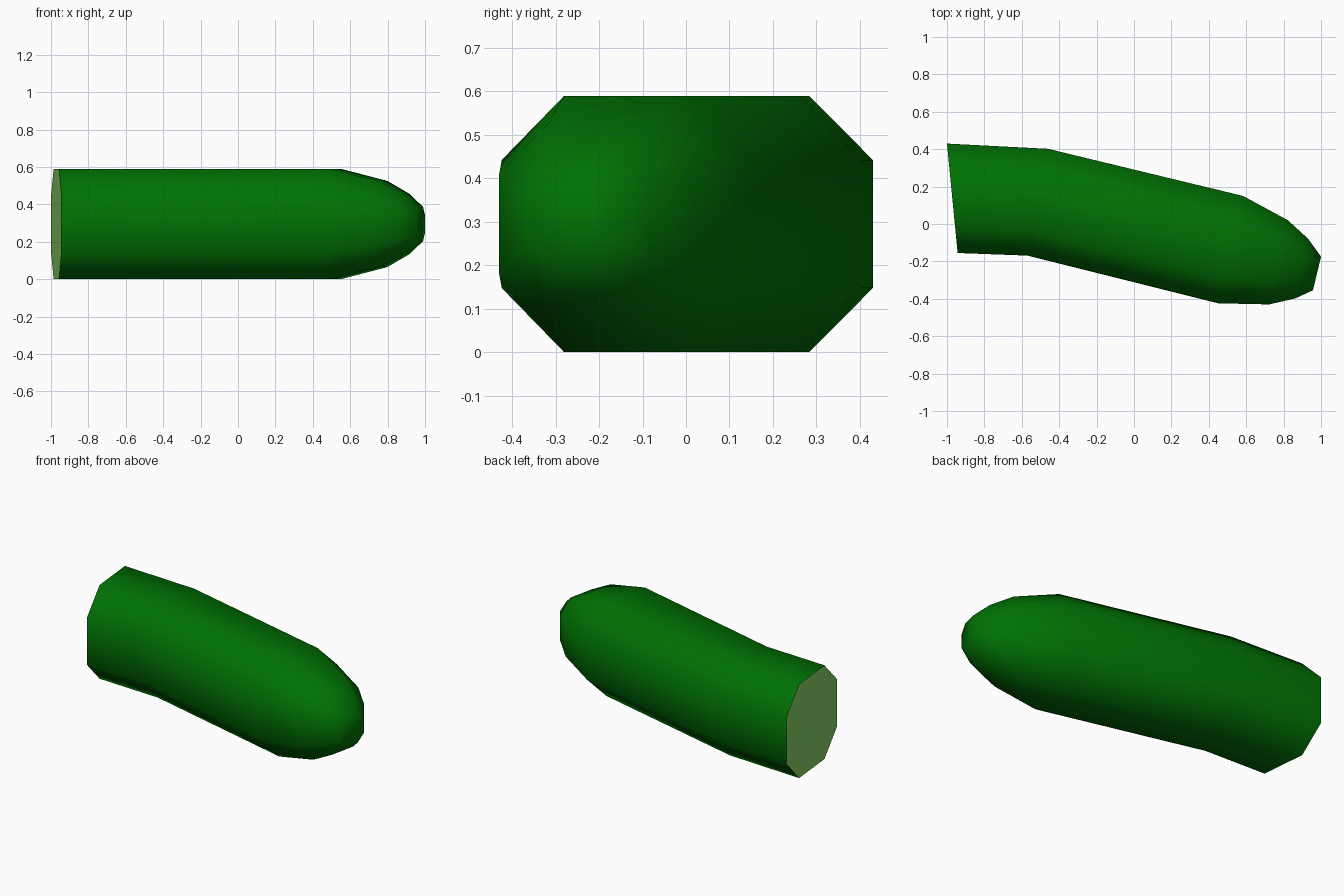
import bpy
import bmesh
from mathutils import Vector

cube = bpy.data.objects.get("Cube")
if cube:
    bpy.data.objects.remove(cube, do_unlink=True)


def make_material(name, color):
    mat = bpy.data.materials.new(name)
    mat.use_nodes = True
    mat.diffuse_color = color
    mat.node_tree.nodes["Principled BSDF"].inputs["Base Color"].default_value = color
    return mat


# Cross-sections along the bent body: back edge and front edge seen from above
SECTIONS = [
    ((-1.0, 0.43), (-0.943, -0.155)),
    ((-0.46, 0.402), (-0.57, -0.169)),
    ((0.583, 0.15), (0.45, -0.424)),
    ((0.823, 0.02), (0.722, -0.43)),
    ((0.932, -0.08), (0.862, -0.398)),
    ((1.0, -0.175), (0.957, -0.354)),
]
MID_Z = 0.295
# Chamfered square outline, in units of half the width
OUTLINE = [(1, .5), (.5, 1), (-.5, 1), (-1, .5), (-1, -.5), (-.5, -1), (.5, -1), (1, -.5)]

bm = bmesh.new()
rings = []
for i, (back, front) in enumerate(SECTIONS):
    back, front = Vector(back), Vector(front)
    centre, half = (back + front) / 2, (back - front) / 2
    height = MID_Z if i < 3 else half.length
    ring = []
    for u, v in OUTLINE:
        p = centre + half * u
        ring.append(bm.verts.new((p.x, p.y, MID_Z + height * v)))
    rings.append(ring)

# Skin between the sections, and the rounded tip
for a, b in zip(rings, rings[1:]):
    for j in range(len(OUTLINE)):
        k = (j + 1) % len(OUTLINE)
        bm.faces.new((a[j], a[k], b[k], b[j]))
bm.faces.new(rings[-1])
for face in bm.faces:
    face.smooth = True

# Flat cut end showing the pale flesh
cut = bm.faces.new(rings[0])
cut.material_index = 1
for edge in cut.edges:
    edge.smooth = False
bmesh.ops.recalc_face_normals(bm, faces=bm.faces)

mesh = bpy.data.meshes.new("cucumber_body")
bm.to_mesh(mesh)
bm.free()
mesh.materials.append(make_material("green skin", (0.0, 0.165, 0.001, 1)))
mesh.materials.append(make_material("pale green flesh", (0.23, 0.62, 0.125, 1)))
body = bpy.data.objects.new("cucumber_body", mesh)
bpy.context.collection.objects.link(body)
